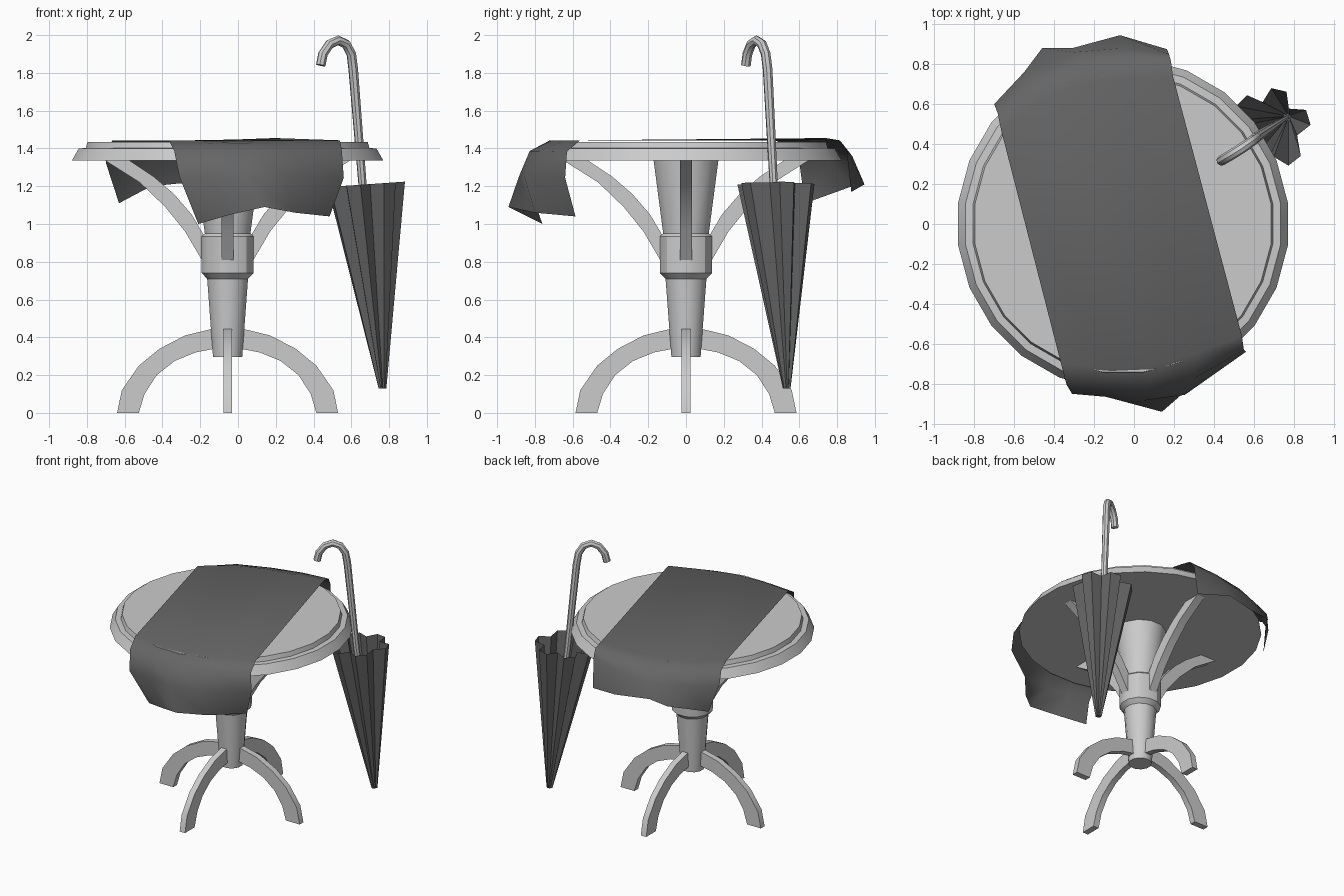
import bpy
from math import sin, cos, pi, radians
from mathutils import Vector

if "Cube" in bpy.data.objects:
    bpy.data.objects.remove(bpy.data.objects["Cube"])

CX = -0.055  # table axis

dark = bpy.data.materials.new("dark_fabric")
dark.diffuse_color = (0.13, 0.13, 0.13, 1)
dark.use_nodes = True
dark.node_tree.nodes["Principled BSDF"].inputs["Base Color"].default_value = dark.diffuse_color


def add_mesh(name, verts, faces, mat=None, angle=30):
    me = bpy.data.meshes.new(name)
    me.from_pydata([tuple(v) for v in verts], [], faces)
    ob = bpy.data.objects.new(name, me)
    bpy.context.collection.objects.link(ob)
    if mat:
        me.materials.append(mat)
    bpy.ops.object.select_all(action='DESELECT')
    ob.select_set(True)
    bpy.context.view_layer.objects.active = ob
    bpy.ops.object.shade_smooth_by_angle(angle=radians(angle))
    return ob


def lathe(name, profile, n):
    """Closed turned solid, profile of (radius, z) from bottom to top."""
    verts = [(CX + r * cos(2 * pi * (i + .5) / n), r * sin(2 * pi * (i + .5) / n), z)
             for r, z in profile for i in range(n)]
    faces = [(k * n + i, k * n + (i + 1) % n, (k + 1) * n + (i + 1) % n, (k + 1) * n + i)
             for k in range(len(profile) - 1) for i in range(n)]
    last = (len(profile) - 1) * n
    faces += [tuple(reversed(range(n))), tuple(range(last, last + n))]
    return add_mesh(name, verts, faces)


def curved_bar(name, outer, inner, width, a):
    """Flat bar between two radial (r, z) curves, turned to angle a."""
    verts = []
    for o, i in zip(outer, inner):
        for (r, z), s in ((o, -1), (o, 1), (i, 1), (i, -1)):
            t = s * width / 2
            verts.append((CX + r * cos(a) - t * sin(a), r * sin(a) + t * cos(a), z))
    n = len(outer)
    faces = [(4 * k + j, 4 * k + 4 + j, 4 * k + 4 + (j + 1) % 4, 4 * k + (j + 1) % 4)
             for k in range(n - 1) for j in range(4)]
    faces += [(0, 1, 2, 3), (4 * n - 1, 4 * n - 2, 4 * n - 3, 4 * n - 4)]
    return add_mesh(name, verts, faces)


# round top with stepped rim
lathe("table_top", [(.832, 1.335), (.795, 1.40), (.757, 1.402), (.748, 1.435)], 24)

# turned pedestal
lathe("pedestal", [(.08, .295), (.112, .71), (.142, .74), (.142, .935),
                   (.125, .95), (.178, 1.34)], 12)

# four arched feet and four brackets below the top
foot_outer = [(.585, 0), (.56, .12), (.47, .25), (.36, .34), (.225, .41), (.04, .455)]
foot_inner = [(.47, 0), (.44, .1), (.375, .2), (.28, .275), (.17, .32), (.04, .345)]
arm_lower = [(.10, .76), (.137, .81), (.225, .96), (.33, 1.09), (.465, 1.22), (.65, 1.337)]
arm_upper = [(.08, .90), (.125, .94), (.19, 1.05), (.285, 1.16), (.39, 1.25), (.52, 1.337)]
for i in range(4):
    curved_bar(f"foot_{i + 1}", foot_outer, foot_inner, .045, i * pi / 2)
    curved_bar(f"bracket_{i + 1}", arm_upper, arm_lower, .063, i * pi / 2)

# cloth runner: rows from the back hem over the top to the front hem
back_hem = [(-.63, .63, 1.11), (-.46, .88, 1.20), (-.31, .88, 1.215), (-.07, .945, 1.21), (.165, .875, 1.17)]
back_mid = [(-.70, .60, 1.325), (-.55, .76, 1.33), (-.30, .86, 1.33), (-.06, .88, 1.36), (.175, .85, 1.39)]
back_edge = [(-.665, .47, 1.443), (-.47, .62, 1.443), (-.25, .70, 1.443), (-.02, .73, 1.447), (.195, .74, 1.455)]
front_edge = [(-.365, -.70, 1.443), (-.13, -.72, 1.443), (.10, -.71, 1.443), (.33, -.64, 1.443), (.54, -.56, 1.443)]
front_mid = [(-.31, -.85, 1.25), (-.14, -.865, 1.25), (.04, -.885, 1.25), (.255, -.855, 1.25), (.56, -.64, 1.245)]
front_hem = [(-.21, -.76, 1.0), (-.04, -.86, 1.05), (.14, -.94, 1.09), (.30, -.80, 1.06), (.485, -.585, 1.04)]


def bend(a_row, b_row, out, up):
    """Row halfway between two rows, bulged over the rim."""
    row = []
    for a, b in zip(a_row, b_row):
        m = (Vector(a) + Vector(b)) / 2
        d = Vector((0, m.y, 0)).normalized()
        row.append(m + d * out + Vector((0, 0, up)))
    return row


rows = [back_hem, back_mid, bend(back_mid, back_edge, .02, .02), back_edge,
        front_edge, bend(front_edge, front_mid, .03, .04), front_mid, front_hem]
add_mesh("cloth_runner", [v for r in rows for v in r],
         [(k * 5 + j, (k + 1) * 5 + j, (k + 1) * 5 + j + 1, k * 5 + j + 1)
          for k in range(len(rows) - 1) for j in range(4)], dark, 60)

# folded umbrella canopy: flat-tipped star tapering to a point
top, tip = Vector((.68, .475, 1.21)), Vector((.765, .533, .13))
star = []
for a in (17, 77, 135, 190, 250, 308):
    for da, r in ((-30, .14), (-11, .205), (11, .205)):
        star.append((radians(a + da), r))
n = len(star)
verts = [top + Vector((r * cos(a), r * sin(a), .07 * r * cos(a))) for a, r in star]
verts += [tip + Vector((cos(a), sin(a), 0)) * r * .1 for a, r in star]
faces = [(i, n + i, n + (i + 1) % n, (i + 1) % n) for i in range(n)]
faces.append(tuple(reversed(range(n, 2 * n))))
add_mesh("umbrella_canopy", verts, faces, dark, 15)

# umbrella shaft with hooked handle
path = [(.438, .317, 1.84), (.45, .325, 1.90), (.485, .345, 1.952), (.53, .373, 1.972),
        (.573, .402, 1.952), (.60, .422, 1.90), (.61, .432, 1.82), (.66, .465, 1.2),
        (.765, .533, .14)]
cu = bpy.data.curves.new("umbrella_handle", 'CURVE')
cu.dimensions = '3D'
cu.bevel_depth = .026
cu.bevel_resolution = 2
cu.use_fill_caps = True
sp = cu.splines.new('POLY')
sp.points.add(len(path) - 1)
for i, (p, co) in enumerate(zip(sp.points, path)):
    p.co = (*co, 1)
    p.radius = 1 if i < 7 else (.85 if i == 7 else .4)
handle = bpy.data.objects.new("umbrella_handle", cu)
bpy.context.collection.objects.link(handle)
bpy.ops.object.select_all(action='DESELECT')
handle.select_set(True)
bpy.context.view_layer.objects.active = handle
bpy.ops.object.convert(target='MESH')
bpy.ops.object.shade_smooth_by_angle(angle=radians(40))
